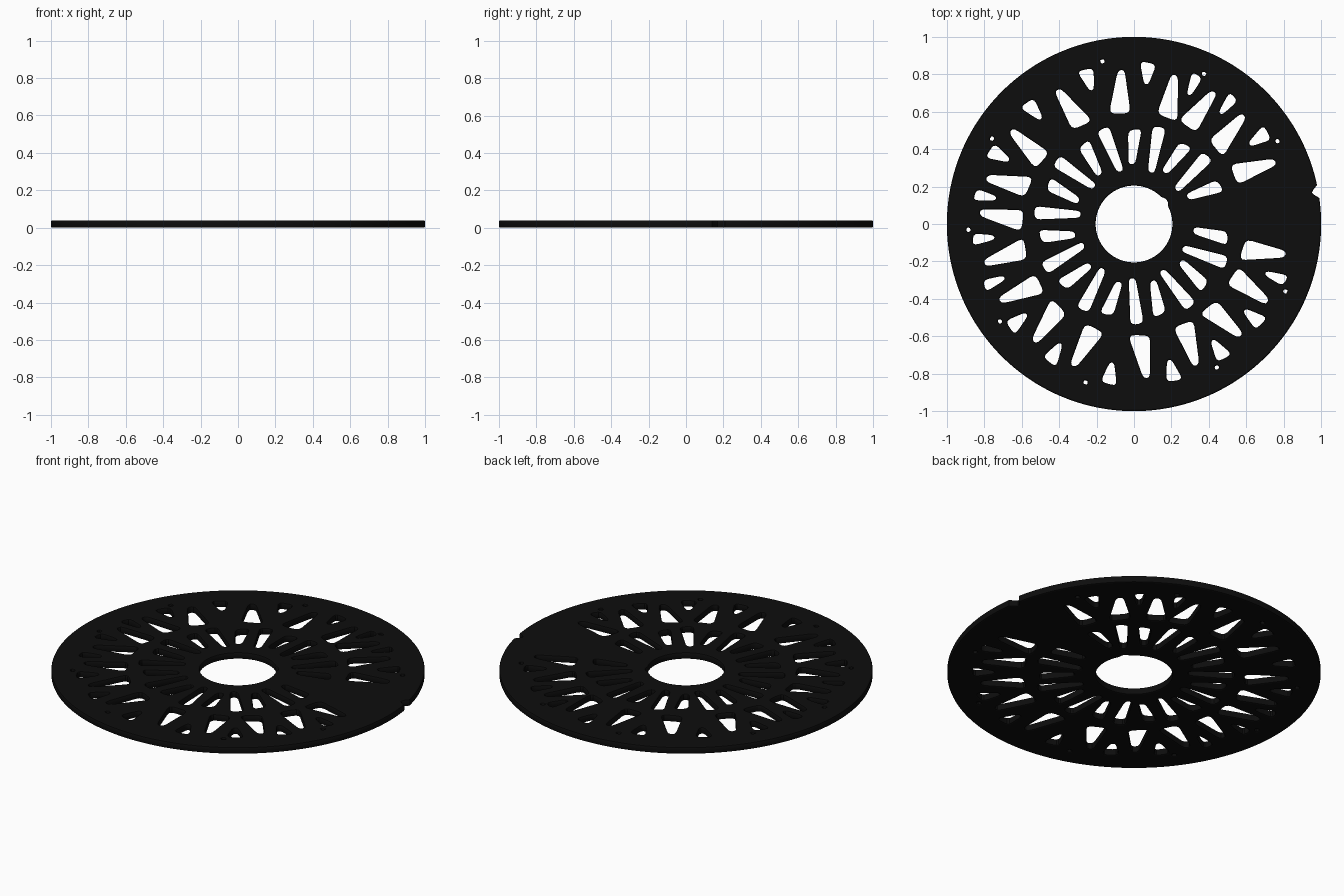
import bpy
from math import cos, sin, pi, radians, degrees, atan2, hypot

if "Cube" in bpy.data.objects:
    bpy.data.objects.remove(bpy.data.objects["Cube"])

# Flat perforated disc: one filled 2D curve, inner splines become holes
cu = bpy.data.curves.new("lattice_disc", 'CURVE')
cu.dimensions = '2D'
cu.fill_mode = 'BOTH'
cu.bevel_depth = 0.008
cu.bevel_resolution = 1
cu.offset = -0.008
cu.extrude = 0.012


def spline(pts):
    s = cu.splines.new('POLY')
    s.points.add(len(pts) - 1)
    for p, q in zip(s.points, pts):
        p.co = (q[0], q[1], 0, 1)
    s.use_cyclic_u = True


def rounded(pts, rad):
    # replace every corner by a short quadratic arc
    out = []
    n = len(pts)
    for i, p in enumerate(pts):
        ends = []
        for q in (pts[i - 1], pts[(i + 1) % n]):
            d = hypot(q[0] - p[0], q[1] - p[1])
            f = min(rad, d * 0.4) / d
            ends.append((p[0] + (q[0] - p[0]) * f, p[1] + (q[1] - p[1]) * f))
        a, b = ends
        for k in range(4):
            t = k / 3
            out.append(tuple((1 - t) ** 2 * a[j] + 2 * t * (1 - t) * p[j] + t * t * b[j] for j in (0, 1)))
    return out


def hole(angle, profile, rad, tilt=0.0):
    # profile = (radius, sideways) points around a spoke direction
    c, s = cos(radians(angle)), sin(radians(angle))
    mid = sum(p[0] for p in profile) / len(profile)
    pts = []
    for r, w in profile:
        w += tilt * (r - mid)
        pts.append((r * c - w * s, r * s + w * c))
    spline(rounded(pts, rad))


def ring(radius, n, seam, depth):
    # circle with a small rounded notch at the seam
    pts = []
    for i in range(n):
        a = 2 * pi * i / n
        d = (a - seam) * radius
        r = radius + depth * max(0, 1 - (d / 0.028) ** 2)
        pts.append((r * cos(a), r * sin(a)))
    spline(pts)


# Outer rim and centre bore
ring(1.0, 360, radians(10), -0.035)
ring(0.205, 120, radians(36), 0.012)

# Inner slots, widening outwards
slots = 22
for i in range(slots):
    a = 25 + i * 360 / slots
    if 8 < a % 360 < 23:
        continue
    side = 1 if i % 2 else -1
    inner = 0.29 if i % 2 else 0.32
    outer = 0.54 if i % 2 else 0.51
    hole(a, [(inner, -0.018), (outer, -0.036), (outer - 0.01, 0.036), (inner, 0.018)], 0.03, 0.1 * side)

# Outer truss: large triangles pointing outwards
big = [25, 44, 60, 74, 96, 119, 144, 162, 177, 194, 211, 229, 248, 274, 295, 313, 331, 348]
for i, a in enumerate(big):
    hole(a, [(0.59, -0.058), (0.825, -0.022), (0.825, 0.014), (0.60, 0.058)], 0.035,
         0.12 if i % 2 else -0.12)

# Small openings between the triangles, and tiny slivers near the rim
for a, b in zip(big, big[1:]):
    w = 0.045 if b - a > 17 else 0.032
    hole((a + b) / 2, [(0.75, -0.012), (0.86, -w), (0.87, w), (0.75, 0.012)], 0.03)
for a in big[::2]:
    hole(a + 5, [(0.875, -0.01), (0.895, -0.012), (0.895, 0.012), (0.875, 0.01)], 0.01)

disc = bpy.data.objects.new("lattice_disc", cu)
bpy.context.collection.objects.link(disc)
disc.location.z = 0.02

mat = bpy.data.materials.new("black")
mat.diffuse_color = (0.004, 0.004, 0.004, 1)
mat.use_nodes = True
mat.node_tree.nodes["Principled BSDF"].inputs["Base Color"].default_value = mat.diffuse_color
cu.materials.append(mat)

bpy.context.view_layer.objects.active = disc
disc.select_set(True)
bpy.ops.object.convert(target='MESH')
bpy.ops.object.shade_smooth_by_angle()
